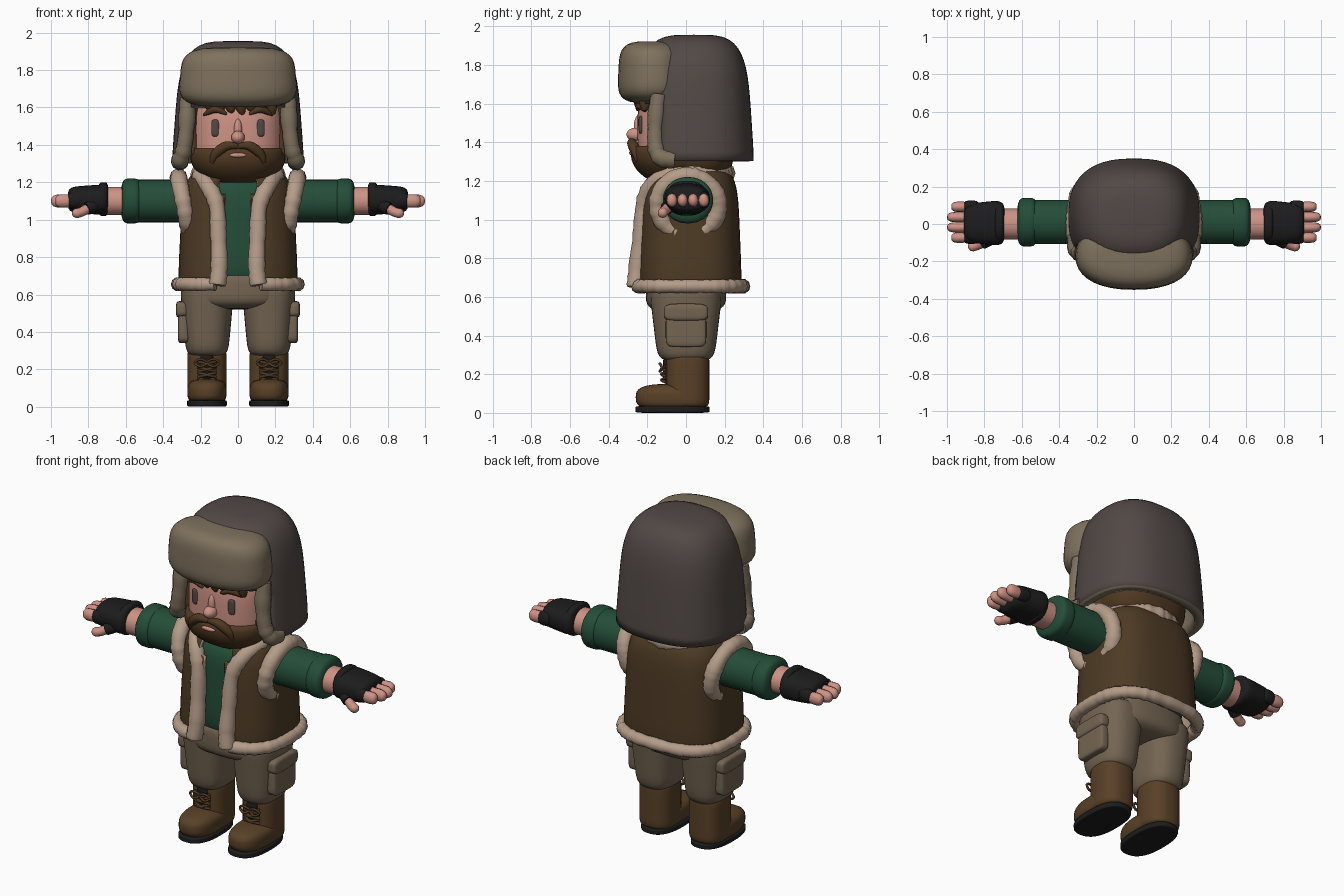
import bpy, bmesh, math, random
from mathutils import Vector

random.seed(4)
if "Cube" in bpy.data.objects:
    bpy.data.objects.remove(bpy.data.objects["Cube"])


def material(name, *rgb):
    mat = bpy.data.materials.new(name)
    mat.use_nodes = True
    mat.diffuse_color = (*rgb, 1)
    mat.node_tree.nodes["Principled BSDF"].inputs["Base Color"].default_value = (*rgb, 1)
    return mat


charcoal = material("charcoal brown", .085, .066, .06)
tan_fur = material("tan fur", .21, .165, .11)
skin = material("skin", .62, .29, .235)
hair = material("hair brown", .08, .04, .016)
leather = material("leather brown", .075, .043, .018)
cream = material("cream fur", .46, .335, .25)
green = material("shirt green", .018, .075, .04)
black = material("near black", .012, .012, .013)
khaki = material("khaki", .175, .13, .085)
boot_brown = material("boot brown", .1, .052, .02)


def finish(ob, mats, mirror):
    """Give the object its materials, smooth shading and, for pairs, its other side."""
    ob.data.materials.clear()
    for mat in mats:
        ob.data.materials.append(mat)
    ob.data.shade_smooth()
    if mirror:
        ob.modifiers.new("other side", 'MIRROR').use_mirror_merge = False


def oval(angle, p):
    """Point on a unit oval that gets squarer as p grows."""
    return [math.copysign(abs(f) ** (2 / p), f) for f in (math.sin(angle), math.cos(angle))]


def block(name, centre, half, *mats, p=2.5, q=4, taper=0, axis='Z', mirror=False,
          sides=36, rows=20, cut=None, paint=None, shell=0):
    """Rounded body: p squares its cross-section, q squares its ends, taper widens the far end."""
    bm = bmesh.new()
    loops = []
    for row in range(rows + 1):
        along = math.sin(math.pi * (row / rows - .5))
        width = (1 - min(1, abs(along)) ** q) ** (1 / q) * (1 + taper * along)
        loop = []
        for i in range(sides):
            a, b = (width * f for f in oval(math.tau * i / sides, p))
            unit = (a, b, along) if axis == 'Z' else (along, a, b)
            loop.append(bm.verts.new([c + h * u for c, h, u in zip(centre, half, unit)]))
        loops.append(loop)
    for low, high in zip(loops, loops[1:]):
        for i in range(sides):
            bm.faces.new((low[i - 1], low[i], high[i], high[i - 1]))
    bmesh.ops.remove_doubles(bm, verts=bm.verts, dist=1e-5)
    bmesh.ops.recalc_face_normals(bm, faces=bm.faces)
    if cut:
        gone = [f for f in bm.faces if cut(f.calc_center_median())]
        bmesh.ops.delete(bm, geom=gone, context='FACES')
        if not shell:
            bmesh.ops.holes_fill(bm, edges=[e for e in bm.edges if e.is_boundary], sides=0)
    if paint:
        for f in bm.faces:
            f.material_index = paint(f.calc_center_median())
    mesh = bpy.data.meshes.new(name)
    bm.to_mesh(mesh)
    bm.free()
    ob = bpy.data.objects.new(name, mesh)
    bpy.context.collection.objects.link(ob)
    if shell:
        solid = ob.modifiers.new("thickness", 'SOLIDIFY')
        solid.thickness = shell
        solid.material_offset = solid.material_offset_rim = 1
    finish(ob, mats, mirror)


def tube(name, points, radius, mat, closed=False, rough=0, thin_ends=False, mirror=False, steps=5):
    """Round tube on a smooth path through the points; rough makes it woolly."""
    pts = [Vector(q) for q in points]
    count = len(pts)
    path = []
    for i in range(count if closed else count - 1):
        a, b, c, d = (pts[j % count if closed else max(0, min(count - 1, j))] for j in range(i - 1, i + 3))
        for s in range(steps):
            t = s / steps
            path.append(b + (c - a) * t / 2 + (a * 2 - b * 5 + c * 4 - d) * t * t / 2
                        + (b * 3 - a - c * 3 + d) * t ** 3 / 2)
    if not closed:
        path.append(pts[-1])
    curve = bpy.data.curves.new(name, 'CURVE')
    curve.dimensions, curve.bevel_depth, curve.bevel_resolution = '3D', radius, 3
    curve.use_fill_caps = True
    spline = curve.splines.new('POLY')
    spline.points.add(len(path) - 1)
    for i, (point, co) in enumerate(zip(spline.points, path)):
        point.co = (*co, 1)
        point.radius = 1 + random.uniform(-rough, rough)
        if thin_ends:
            point.radius *= .3 + .7 * math.sin(math.pi * i / (len(path) - 1))
    spline.use_cyclic_u = closed
    ob = bpy.data.objects.new(name, curve)
    bpy.context.collection.objects.link(ob)
    bpy.ops.object.select_all(action='DESELECT')
    ob.select_set(True)
    bpy.context.view_layer.objects.active = ob
    bpy.ops.object.convert(target='MESH')
    finish(bpy.context.object, [mat], mirror)


# Head, hair and beard
block("neck", (0, .01, 1.2), (.13, .13, .1), skin)
block("head", (0, -.02, 1.45), (.247, .232, .26), skin, q=3.5)
block("back_hair", (0, .05, 1.44), (.256, .2, .23), hair)
block("beard", (0, -.05, 1.33), (.255, .235, .16), hair, q=2, taper=.05, cut=lambda c: c.z > 1.38)
block("nose", (0, -.26, 1.44), (.036, .048, .035), skin, p=2, q=2)
block("nose_bridge", (0, -.245, 1.48), (.022, .025, .06), skin, p=2, q=2)
block("mouth", (0, -.28, 1.345), (.045, .014, .013), skin, p=2, q=2)
block("eye", (.12, -.233, 1.49), (.023, .012, .045), charcoal, p=2, mirror=True)
tube("moustache", [(-.01, -.28, 1.39), (.06, -.28, 1.395), (.12, -.26, 1.35), (.14, -.25, 1.3)],
     .028, hair, thin_ends=True, mirror=True)
tube("sideburn", [(.235, -.13, 1.35), (.242, -.13, 1.5), (.235, -.13, 1.65)], .025, hair, mirror=True)
tube("eyebrow", [(.06, -.25, 1.565), (.12, -.24, 1.59), (.185, -.21, 1.56)],
     .019, hair, thin_ends=True, mirror=True)
for i in range(-3, 4):
    x = i * .055
    y = x * x - .24
    tube("fringe_lock", [(x, y, 1.66), (x + .01, y, 1.62), (x + .025, y, random.uniform(1.56, 1.59))],
         .032, hair, thin_ends=True)

# Winter hat: open-faced shell, turned-up brim and fur along the ear flaps
block("hat_shell", (0, .04, 1.5), (.34, .3, .456), charcoal, tan_fur, taper=-.1, sides=48, rows=28, shell=.055,
      cut=lambda c: c.z < 1.3 or c.z < 1.62 and .04 - c.y > .62 * abs(c.x))
block("hat_brim", (0, -.17, 1.762), (.31, .18, .16), tan_fur, p=2.3, taper=-.04)
tube("ear_flap_fur", [(.27, -.14, 1.65), (.275, -.155, 1.5), (.29, -.155, 1.38), (.31, -.13, 1.32), (.31, -.06, 1.31)],
     .045, tan_fur, rough=.08, mirror=True)

# Shirt body and open vest with a cream yoke
block("shirt_body", (0, .01, .93), (.27, .22, .3), green, q=5)
block("vest", (0, .02, .9), (.31, .26, .38), leather, cream, p=2.8, q=5, taper=-.06, sides=48, rows=28, shell=.02,
      cut=lambda c: c.z < .65 or (c.y < 0 and abs(c.x) < .09), paint=lambda c: int(c.z > 1.16))

# Vest fur: hem, front edges, collar and armholes
turn = [math.tau * i / 24 for i in range(24)]
hem = [oval(a + math.pi, 2.8) for a in turn[1:]]
tube("hem_fur", [(.32 * a, .02 + .275 * b, .655) for a, b in hem], .036, cream, rough=.08)
tube("front_fur", [(.11, -.26, .65), (.1, -.25, .75), (.105, -.23, .92), (.115, -.215, 1.08), (.16, -.17, 1.18),
                   (.2, -.08, 1.23), (.2, .02, 1.24)], .046, cream, rough=.08, mirror=True)
tube("collar_fur", [(.2 * math.cos(a), .01 + .19 * math.sin(a), 1.24) for a in turn[:13]], .052, cream, rough=.08)
tube("armhole_fur", [(.288 + .03 * math.sin(a), .01 + .158 * math.cos(a), 1.075 + .152 * math.sin(a))
                     for a in turn[::2]], .045, cream, closed=True, rough=.08, mirror=True)

# Arms: sleeve, wrist and fingerless glove
block("sleeve", (.4, .01, 1.1), (.22, .118, .114), green, p=2.1, q=9, axis='X', mirror=True)
block("sleeve_cuff", (.57, .01, 1.1), (.055, .13, .12), green, p=2.1, axis='X', mirror=True)
block("wrist", (.65, 0, 1.1), (.1, .082, .076), skin, p=2.1, q=8, axis='X', mirror=True)
block("glove", (.8, .005, 1.107), (.11, .113, .076), black, q=5, taper=-.1, axis='X', mirror=True)
block("glove_cuff", (.72, .005, 1.11), (.028, .104, .09), black, axis='X', mirror=True)
for i in range(4):
    y = .092 - i * .055
    reach = .068 if i in (1, 2) else .045
    block("finger", (.93, y, 1.1), (reach + .002, .028, .036), skin, p=2, q=3, axis='X', sides=12, rows=10, mirror=True)
    block("glove_finger", (.87, y, 1.103), (.04, .033, .043), black, p=2, axis='X', sides=12, rows=10, mirror=True)
tube("thumb", [(.78, -.085, 1.075), (.83, -.11, 1.045), (.86, -.12, 1.035)], .026, skin, mirror=True)
block("thumb_tip", (.86, -.12, 1.035), (.028, .026, .026), skin, p=2, q=2, mirror=True)
tube("glove_thumb", [(.74, -.06, 1.09), (.78, -.085, 1.072), (.81, -.1, 1.058)], .035, black, mirror=True)

# Trousers with cargo pockets
block("trouser_seat", (0, 0, .63), (.285, .208, .11), khaki)
block("trouser_leg", (.165, 0, .47), (.13, .17, .2), khaki, q=7, taper=.14, mirror=True)
block("cargo_pocket", (.29, 0, .43), (.032, .105, .09), khaki, p=5, q=6, mirror=True)
block("pocket_flap", (.297, 0, .52), (.035, .115, .045), khaki, p=5, mirror=True)

# Boots: sole, foot, shaft, tongue and laces
x = .166
block("sole", (x, -.07, .018), (.106, .192, .018), black, q=8, mirror=True)
block("boot_foot", (x, -.07, .08), (.105, .19, .07), boot_brown, q=3, mirror=True)
block("boot_shaft", (x, .008, .17), (.105, .113, .14), boot_brown, q=10, mirror=True)
block("boot_tongue", (x, -.098, .22), (.036, .022, .07), black, mirror=True)
for z in (.17, .2, .23):
    for d in (1, -1):
        tube("lace", [(x - .05 * d, -.1, z - .012), (x, -.126, z), (x + .05 * d, -.1, z + .012)],
             .008, hair, mirror=True)
for d in (1, -1):
    tube("lace_bow", [(x, -.125, .235), (x + .035 * d, -.135, .255), (x + .065 * d, -.125, .235),
                      (x + .035 * d, -.135, .215)], .007, hair, closed=True, mirror=True)
